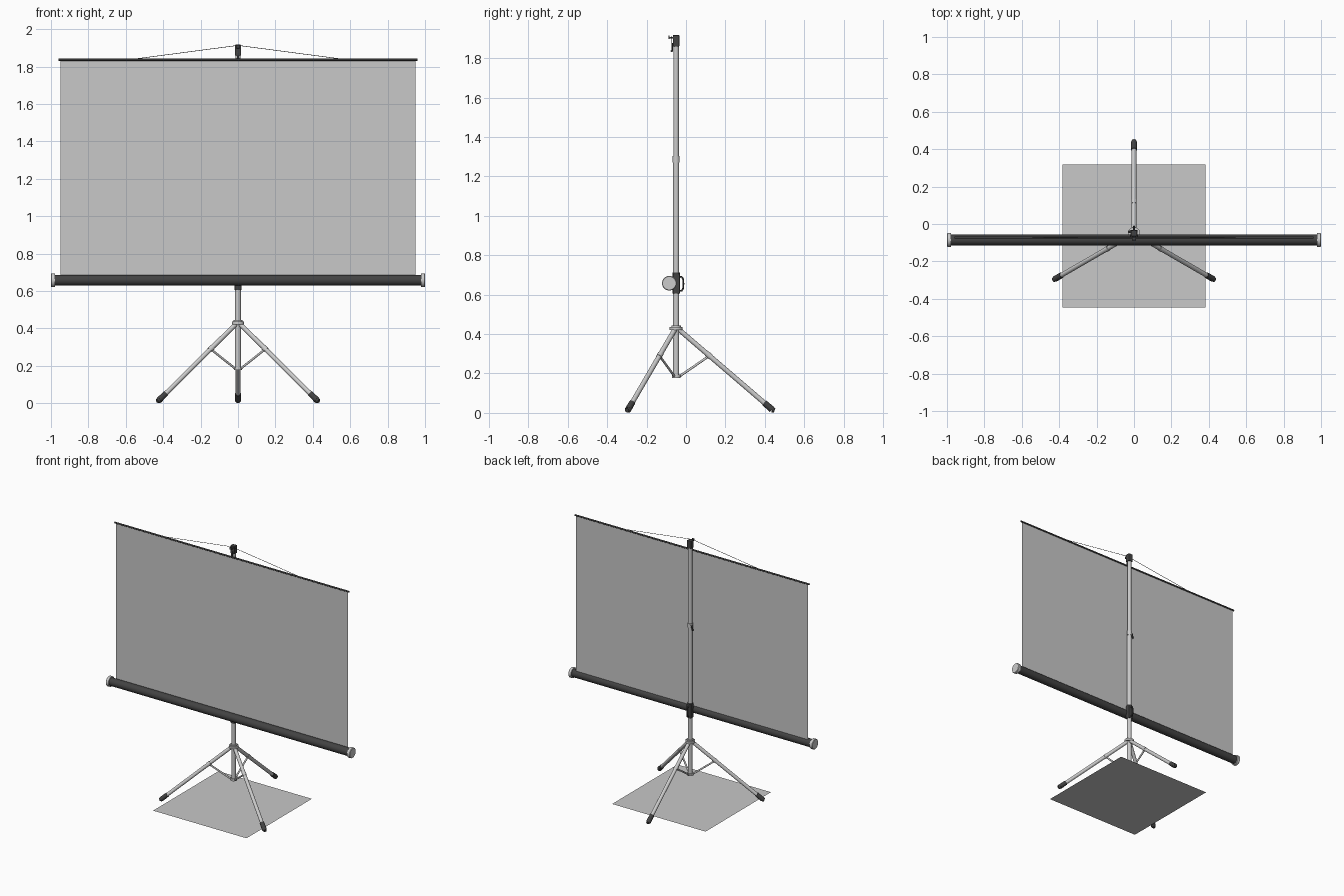
import bpy, math
from mathutils import Vector

if "Cube" in bpy.data.objects:
    bpy.data.objects.remove(bpy.data.objects["Cube"])

def mat(name, v):
    m = bpy.data.materials.new(name)
    m.diffuse_color = (v, v, v, 1)
    m.use_nodes = True
    m.node_tree.nodes["Principled BSDF"].inputs["Base Color"].default_value = m.diffuse_color
    return m

METAL = mat("silver metal", 0.6)
FABRIC = mat("grey fabric", 0.58)
DARK = mat("dark plastic", 0.055)
PY = -0.05          # pole position in y
SY = -0.072         # screen position in y

def finish(o, name, m, smooth=True):
    o.name = name
    o.data.materials.append(m)
    if smooth:
        bpy.ops.object.shade_smooth_by_angle(angle=math.radians(35))
    return o

def rod(name, a, b, r, m, r2=None, n=24):
    """Cylinder or cone from point a to point b."""
    a, b = Vector(a), Vector(b)
    d = b - a
    bpy.ops.mesh.primitive_cone_add(vertices=n, radius1=r, radius2=r if r2 is None else r2,
        depth=d.length, location=(a + b) / 2, rotation=d.to_track_quat('Z', 'Y').to_euler())
    return finish(bpy.context.object, name, m)

def box(name, c, s, m, rot=(0, 0, 0), bevel=0.003):
    bpy.ops.mesh.primitive_cube_add(size=1, location=c, rotation=rot)
    o = bpy.context.object
    o.scale = s
    bpy.ops.object.transform_apply(location=False, rotation=False, scale=True)
    b = o.modifiers.new("bevel", 'BEVEL')
    b.width, b.segments = bevel, 2
    return finish(o, name, m, False)

def sheet(name, corners, m):
    me = bpy.data.meshes.new(name)
    me.from_pydata(corners, [], [(0, 1, 2, 3)])
    o = bpy.data.objects.new(name, me)
    bpy.context.collection.objects.link(o)
    me.materials.append(m)

def wire(name, pts, r, m):
    c = bpy.data.curves.new(name, 'CURVE')
    c.dimensions, c.bevel_depth, c.bevel_resolution = '3D', r, 2
    s = c.splines.new('POLY')
    s.points.add(len(pts) - 1)
    for p, q in zip(s.points, pts):
        p.co = (*q, 1)
    c.use_fill_caps = True
    c.materials.append(m)
    bpy.context.collection.objects.link(bpy.data.objects.new(name, c))

# floor sheet and projection fabric
sheet("floor_sheet", [(-.383, -.447, 0), (.383, -.447, 0), (.383, .318, 0), (-.383, .318, 0)], FABRIC)
sheet("screen_fabric", [(-.95, SY, .67), (.95, SY, .67), (.95, SY, 1.836), (-.95, SY, 1.836)], FABRIC)

# top bar and hanging cord
rod("top_bar", (-.96, SY, 1.837), (.96, SY, 1.837), .006, DARK, n=16)
wire("hanging_cord", [(-.55, SY, 1.841), (-.012, SY, 1.912), (.012, SY, 1.912), (.55, SY, 1.841)], .0015, DARK)

# roller housing with end caps
rod("roller_housing", (-.98, -.085, .658), (.98, -.085, .658), .029, DARK, n=32)
for s in (-1, 1):
    rod("roller_end_cap", (s * .978, -.085, .658), (s * .997, -.085, .658), .037, METAL, n=32)
    rod("roller_end_rim", (s * .997, -.085, .658), (s * 1.0, -.085, .658), .037, METAL, .034, n=32)

# telescopic pole
rod("lower_pole", (0, PY, .185), (0, PY, 1.285), .0155, METAL)
rod("upper_pole", (0, PY, 1.28), (0, PY, 1.88), .0138, METAL)
rod("pole_clamp", (0, PY, 1.27), (0, PY, 1.304), .018, METAL)
box("clamp_lever", (-.021, PY + .008, 1.273), (.006, .012, .04), DARK, (0, .35, 0), .002)

# top bracket with hook
box("top_bracket", (0, PY, 1.888), (.034, .032, .058), DARK)
box("top_hook_arm", (0, -.074, 1.904), (.02, .028, .008), DARK, bevel=.002)
box("top_hook_tip", (0, -.086, 1.907), (.02, .005, .018), DARK, bevel=.002)
box("bar_clip", (0, -.07, 1.858), (.012, .006, .04), DARK, bevel=.002)

# roller mount and carrying handle
box("roller_mount", (0, PY + .001, .656), (.036, .036, .1), DARK)
rod("mount_top_ring", (0, PY, .69), (0, PY, .712), .019, DARK)
rod("mount_lower_ring", (0, PY, .605), (0, PY, .63), .019, DARK)
wire("carry_handle", [(0, -.034, .69), (0, -.022, .69), (0, -.015, .68), (0, -.013, .655),
                      (0, -.015, .63), (0, -.022, .62), (0, -.034, .62)], .0045, DARK)

# tripod hub and lower brace collar
rod("tripod_hub", (0, PY, .421), (0, PY, .436), .033, METAL, n=32)
rod("tripod_hub_neck", (0, PY, .436), (0, PY, .444), .024, METAL)
rod("brace_collar", (0, PY, .178), (0, PY, .194), .022, METAL)

# three legs with braces and feet
for deg in (90, 210, 330):
    d = Vector((math.cos(math.radians(deg)), math.sin(math.radians(deg)), 0))
    def at(r, z):
        return Vector((0, PY, z)) + d * r
    top, foot = at(.015, .422), at(.487, .017)
    rod("tripod_leg", top, foot, .0125, METAL)
    rod("foot_sleeve", top.lerp(foot, .915), foot, .0155, DARK, .0165)
    rod("foot_tip", foot, foot.lerp(at(.5, .013), 1), .0165, DARK, .011)
    rod("leg_brace", at(.018, .186), at(.166, .288), .006, METAL, n=12)
    o = rod("brace_clip", top.lerp(foot, .3), top.lerp(foot, .34), .0145, METAL)
